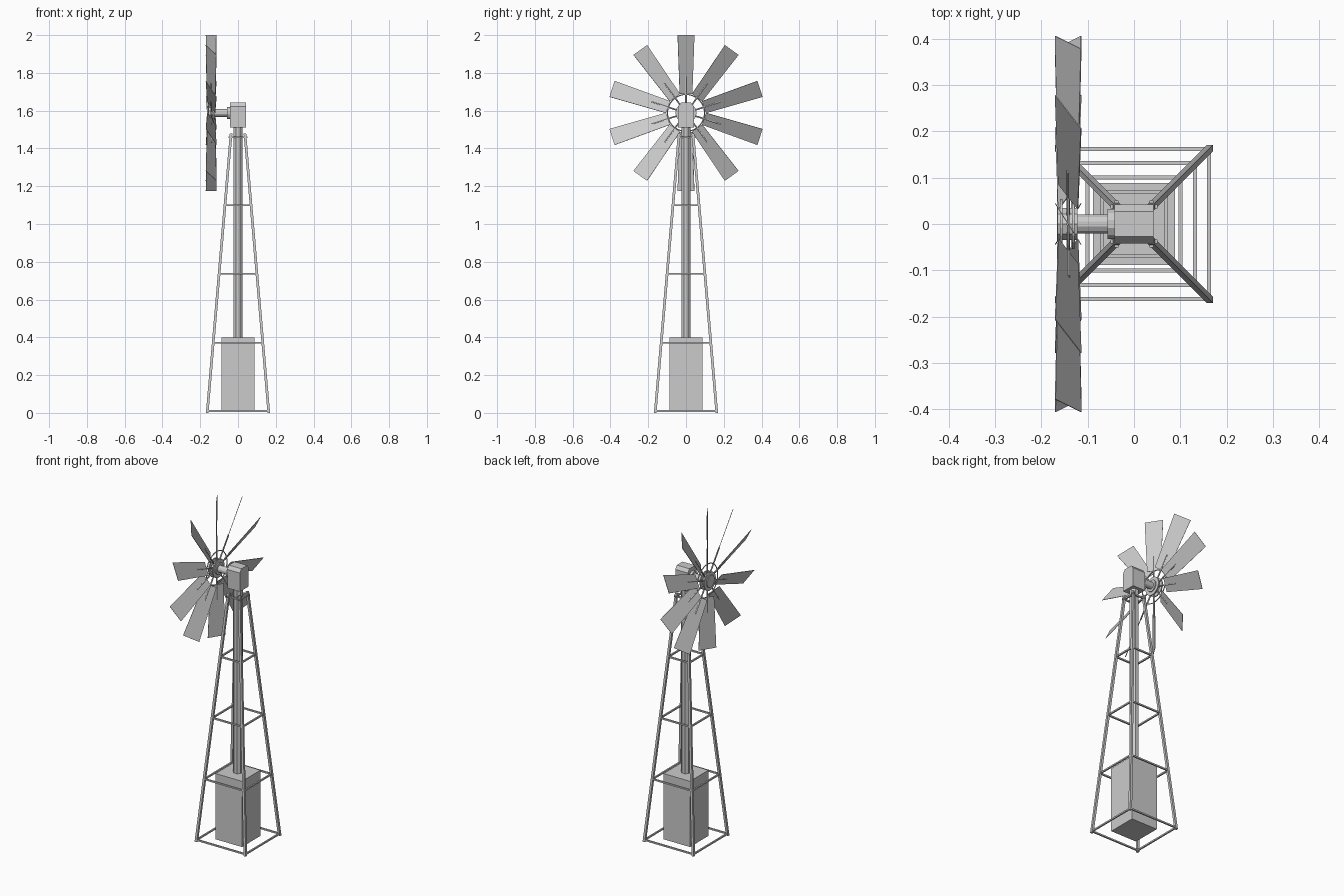
import bpy, bmesh, math
from mathutils import Vector, Matrix

if "Cube" in bpy.data.objects:
    bpy.data.objects.remove(bpy.data.objects["Cube"])


def make(name, verts, faces):
    me = bpy.data.meshes.new(name)
    me.from_pydata([tuple(v) for v in verts], [], faces)
    bm = bmesh.new()
    bm.from_mesh(me)
    bmesh.ops.recalc_face_normals(bm, faces=bm.faces)
    bm.to_mesh(me)
    bm.free()
    ob = bpy.data.objects.new(name, me)
    bpy.context.collection.objects.link(ob)
    return ob


def loft(name, a, b):
    """Closed solid between two outlines with the same point count."""
    n = len(a)
    faces = [list(range(n)), list(range(n, 2 * n))]
    faces += [[i, (i + 1) % n, n + (i + 1) % n, n + i] for i in range(n)]
    return make(name, list(a) + list(b), faces)


def square(x, y, z, h):
    return [(x + sx * h, y + sy * h, z) for sx, sy in ((-1, -1), (1, -1), (1, 1), (-1, 1))]


def rod(name, p, q, r, n=8):
    p, q = Vector(p), Vector(q)
    rot = (q - p).to_track_quat('Z', 'Y')
    ring = [rot @ Vector((r * math.cos((i + .5) * math.tau / n),
                          r * math.sin((i + .5) * math.tau / n), 0)) for i in range(n)]
    return loft(name, [p + v for v in ring], [q + v for v in ring])


def half_width(z):
    return 0.163 - z * 0.0855


# Pump cabinet and central pipe
loft("cabinet", square(0, 0, 0.005, 0.088), square(0, 0, 0.4, 0.088))
rod("central_pipe", (0, 0, 0.4), (0, 0, 1.52), 0.027, 8)

# Four leaning legs
for sx in (-1, 1):
    for sy in (-1, 1):
        b, t = half_width(0), half_width(1.48)
        loft("leg", square(sx * b, sy * b, 0, 0.007), square(sx * t, sy * t, 1.48, 0.007))

# Horizontal brace frames, the top one overhanging the legs
for z in (0.01, 0.372, 0.736, 1.1, 1.46):
    w = half_width(z)
    e = w + (0.012 if z > 1.4 else 0)
    for s in (-1, 1):
        rod("brace_x", (-e, s * w, z), (e, s * w, z), 0.0062, 4)
        rod("brace_y", (s * w, -e, z), (s * w, e, z), 0.0062, 4)

# Gear head with bevelled top edges
prof = [(-.042, 1.51), (.042, 1.51), (.042, 1.622), (.027, 1.642), (-.027, 1.642), (-.042, 1.622)]
loft("gear_head", [(-.042, y, z) for y, z in prof], [(.042, y, z) for y, z in prof])

# Shaft, collar and hub
ZC, XC = 1.588, -0.142
rod("shaft", (-.13, 0, ZC), (-.04, 0, ZC), 0.021, 12)
rod("shaft_collar", (-.057, 0, ZC), (-.04, 0, ZC), 0.033, 12)
rod("hub", (-.165, 0, ZC), (-.122, 0, ZC), 0.036, 10)
for x in (-.157, -.131):
    rod("hub_flange", (x - .003, 0, ZC), (x + .003, 0, ZC), 0.055, 20)

# Wire ring tying the blades together
bpy.ops.mesh.primitive_torus_add(major_radius=0.098, minor_radius=0.003, major_segments=40,
                                 minor_segments=6, location=(XC, 0, ZC),
                                 rotation=(0, math.pi / 2, 0))
bpy.context.object.name = "blade_ring"

# Ten pitched blades with spokes
c = Vector((0.028, -0.0445, 0))
nrm = Vector((c.y, -c.x, 0)).normalized() * 0.001
blade = [c * -.75 + Vector((0, 0, .1)), c * .75 + Vector((0, 0, .1)),
         c + Vector((0, 0, .412)), -c + Vector((0, 0, .412))]
for i in range(10):
    m = Matrix.Translation((XC, 0, ZC)) @ Matrix.Rotation(i * math.tau / 10, 4, 'X')
    loft("blade", [m @ (v + nrm) for v in blade], [m @ (v - nrm) for v in blade])
    rod("spoke", m @ Vector((0, 0, .03)), m @ Vector((0, 0, .193)), 0.0042, 6)
